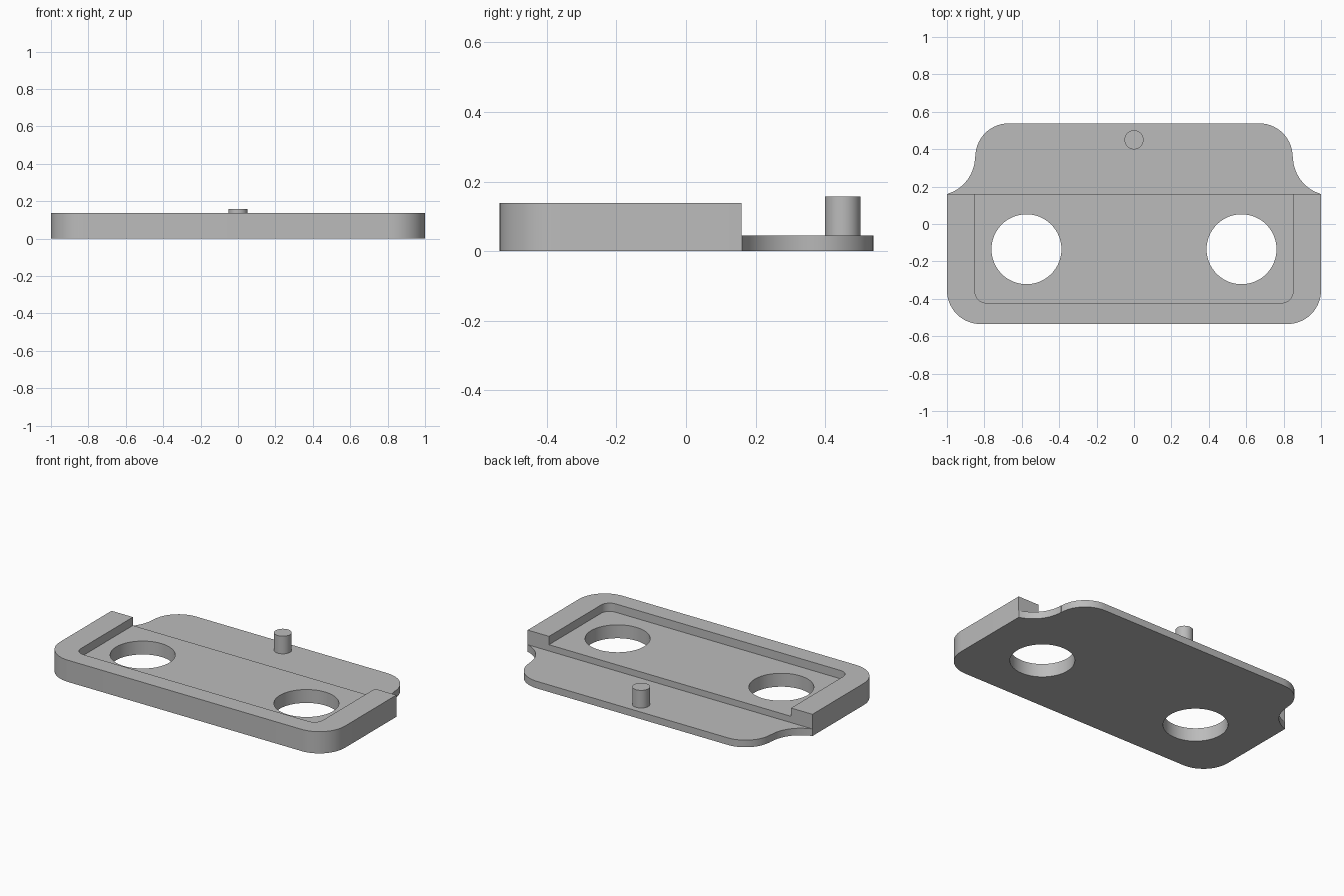
import bpy, bmesh, math

cube = bpy.data.objects.get("Cube")
if cube:
    bpy.data.objects.remove(cube, do_unlink=True)

BASE_Z, FLOOR_Z, TOP_Z, PIN_Z = 0.045, 0.085, 0.138, 0.157
STEP_Y = 0.16

grey = bpy.data.materials.new("plain grey")
grey.use_nodes = True
colour = (0.5, 0.5, 0.5, 1)
grey.diffuse_color = colour
grey.node_tree.nodes["Principled BSDF"].inputs["Base Color"].default_value = colour


def arc(cx, cy, r, a0, a1, n=14):
    """Points along an arc, angles in degrees."""
    angles = [math.radians(a0 + (a1 - a0) * i / n) for i in range(n + 1)]
    return [(cx + r * math.cos(a), cy + r * math.sin(a)) for a in angles]


def mirrored(half):
    """Close a right-hand half outline by mirroring it across x = 0."""
    return half + [(-x, y) for x, y in reversed(half)]


def prism(name, outline, z0, z1):
    """Extrude a flat outline from z0 to z1."""
    bm = bmesh.new()
    face = bm.faces.new([bm.verts.new((x, y, z0)) for x, y in outline])
    top = bmesh.ops.extrude_face_region(bm, geom=[face])["geom"]
    verts = [v for v in top if isinstance(v, bmesh.types.BMVert)]
    bmesh.ops.translate(bm, verts=verts, vec=(0, 0, z1 - z0))
    bmesh.ops.recalc_face_normals(bm, faces=bm.faces)
    mesh = bpy.data.meshes.new(name)
    bm.to_mesh(mesh)
    bm.free()
    mesh.materials.append(grey)
    obj = bpy.data.objects.new(name, mesh)
    bpy.context.collection.objects.link(obj)
    return obj


def select_only(obj):
    bpy.ops.object.select_all(action='DESELECT')
    obj.select_set(True)
    bpy.context.view_layer.objects.active = obj


def cut(target, cutter):
    """Subtract the cutter, then discard it."""
    cutter.hide_render = True
    mod = target.modifiers.new("cut", 'BOOLEAN')
    mod.operation = 'DIFFERENCE'
    mod.solver = 'EXACT'
    mod.object = cutter
    select_only(target)
    bpy.ops.object.modifier_apply(modifier=mod.name)
    bpy.data.objects.remove(cutter, do_unlink=True)


# Plate outline: rounded front corner, concave shoulder, rounded rear tab
half = (arc(0.82, -0.355, 0.18, -90, 0)
        + arc(1.058, 0.36, 0.208, 253.8, 180)
        + arc(0.67, 0.36, 0.178, 0, 90))
plate = prism("plate", mirrored(half), 0, TOP_Z)

# Lower the rear tab
cut(plate, prism("tab_cutter", mirrored([(1.2, STEP_Y), (1.2, 0.8)]), BASE_Z, 0.3))

# Pocket open towards the rear
pocket = arc(0.79, -0.362, 0.06, -90, 0, 8) + [(0.85, 0.3)]
cut(plate, prism("pocket_cutter", mirrored(pocket), FLOOR_Z, 0.3))

# Two through holes
for side in (-1, 1):
    circle = arc(side * 0.575, -0.135, 0.187, 0, 360, 64)[:-1]
    cut(plate, prism("hole_cutter", circle, -0.1, 0.3))

# Locating pin on the tab
pin = prism("pin", arc(0, 0.45, 0.051, 0, 360, 40)[:-1], 0.02, PIN_Z)

for obj in (plate, pin):
    select_only(obj)
    bpy.ops.object.shade_smooth_by_angle(angle=math.radians(30))
